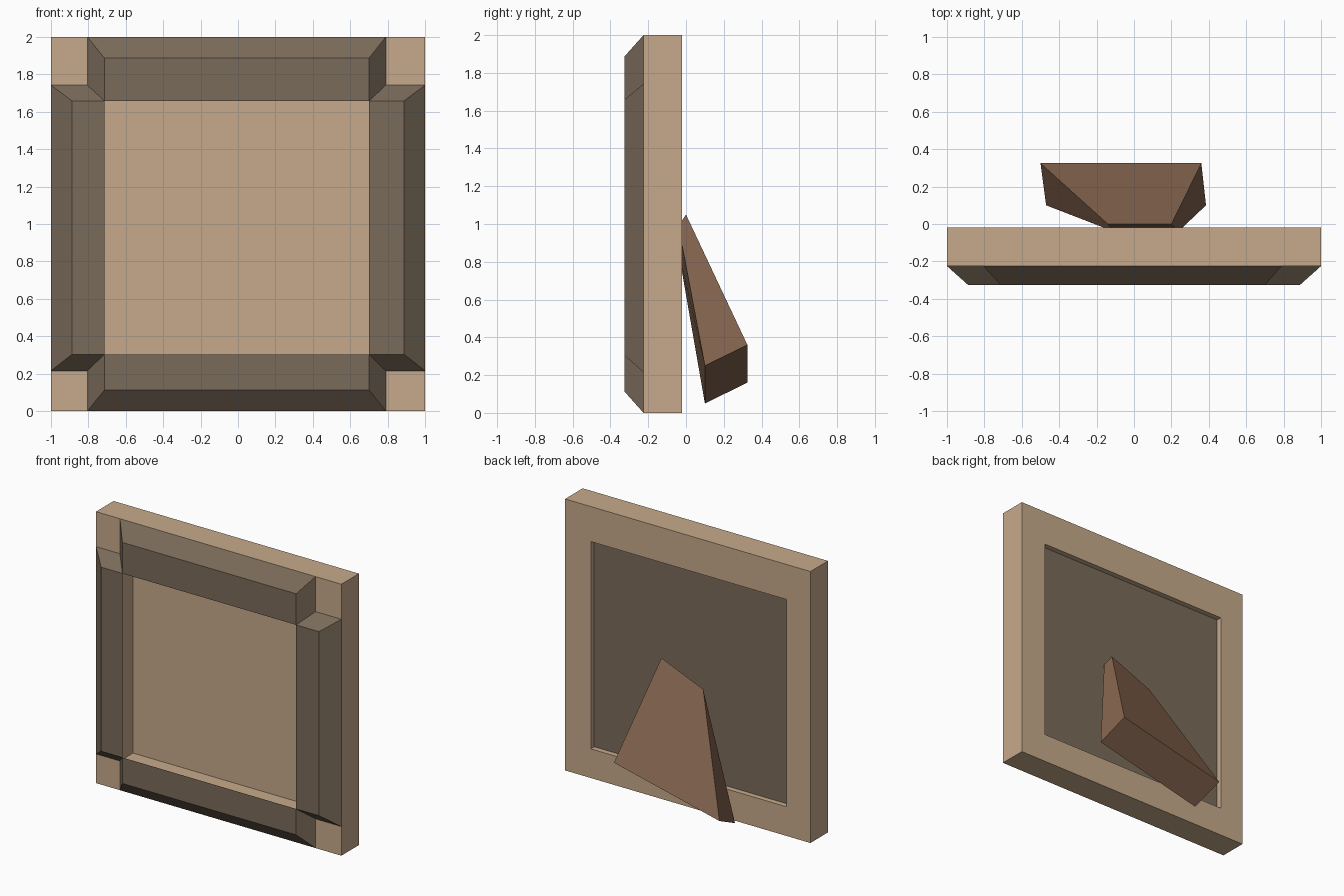
import bpy, bmesh
from mathutils import Vector

if "Cube" in bpy.data.objects:
    bpy.data.objects.remove(bpy.data.objects["Cube"])


def material(name, rgb):
    m = bpy.data.materials.new(name)
    m.diffuse_color = (*rgb, 1)
    m.use_nodes = True
    m.node_tree.nodes["Principled BSDF"].inputs["Base Color"].default_value = m.diffuse_color
    return m


TAN = material("tan_wood", (0.565, 0.402, 0.258))
GREY = material("grey_wood", (0.195, 0.147, 0.102))
BROWN = material("brown_wood", (0.235, 0.130, 0.078))


def loft(name, rings, mats, closed=False):
    """Join matching four-point rings with quads; cap the ends unless closed."""
    bm = bmesh.new()
    loops = [[bm.verts.new(p) for p in ring] for ring in rings]
    pairs = list(zip(loops, loops[1:]))
    if closed:
        pairs.append((loops[-1], loops[0]))
    else:
        bm.faces.new(loops[0])
        bm.faces.new(loops[-1])
    for a, b in pairs:
        for i in range(4):
            j = (i + 1) % 4
            bm.faces.new((a[i], a[j], b[j], b[i]))
    bmesh.ops.recalc_face_normals(bm, faces=bm.faces)
    mesh = bpy.data.meshes.new(name)
    bm.to_mesh(mesh)
    bm.free()
    for m in mats:
        mesh.materials.append(m)
    ob = bpy.data.objects.new(name, mesh)
    bpy.context.collection.objects.link(ob)
    return ob


def rect(x0, x1, z0, z1, y):
    return [Vector(p) for p in ((x0, y, z0), (x1, y, z0), (x1, y, z1), (x0, y, z1))]


OUTER = (-1.0, 1.0, 0.0, 2.0)
INNER = (-0.805, 0.79, 0.215, 1.742)
FRONT, MID, BACK = -0.325, -0.225, -0.02

# Square frame with an open middle
loft("frame", [rect(*OUTER, MID), rect(*OUTER, BACK),
               rect(*INNER, BACK), rect(*INNER, MID)], [TAN], closed=True)

# Thin picture panel, tan in front and grey behind
panel = loft("picture_panel", [rect(*INNER, -0.072), rect(*INNER, -0.06)], [TAN, GREY])
for f in panel.data.polygons:
    if f.normal.y > 0.9:
        f.material_index = 1

# Four moulding strips, each drawn in towards the frame centre at the front
ix0, ix1, iz0, iz1 = INNER
strips = {
    "moulding_left": (-1, ix0, iz0, iz1),
    "moulding_right": (ix1, 1, iz0, iz1),
    "moulding_bottom": (ix0, ix1, 0, iz0),
    "moulding_top": (ix0, ix1, iz1, 2),
}
SHRINK = 0.888
for name, (x0, x1, z0, z1) in strips.items():
    near = [v * SHRINK for v in (x0, x1, z0 - 1, z1 - 1)]
    loft(name, [rect(x0, x1, z0, z1, MID),
                rect(near[0], near[1], near[2] + 1, near[3] + 1, FRONT)], [GREY])

# Tilted, tapered rear stand: upper end, then foot
loft("rear_stand", [
    [(0.20, 0.0, 1.05), (-0.14, 0.0, 0.91), (-0.108, -0.04, 0.855), (0.237, -0.04, 0.99)],
    [(0.36, 0.325, 0.36), (-0.50, 0.325, 0.16), (-0.47, 0.10, 0.05), (0.385, 0.10, 0.25)],
], [BROWN])
